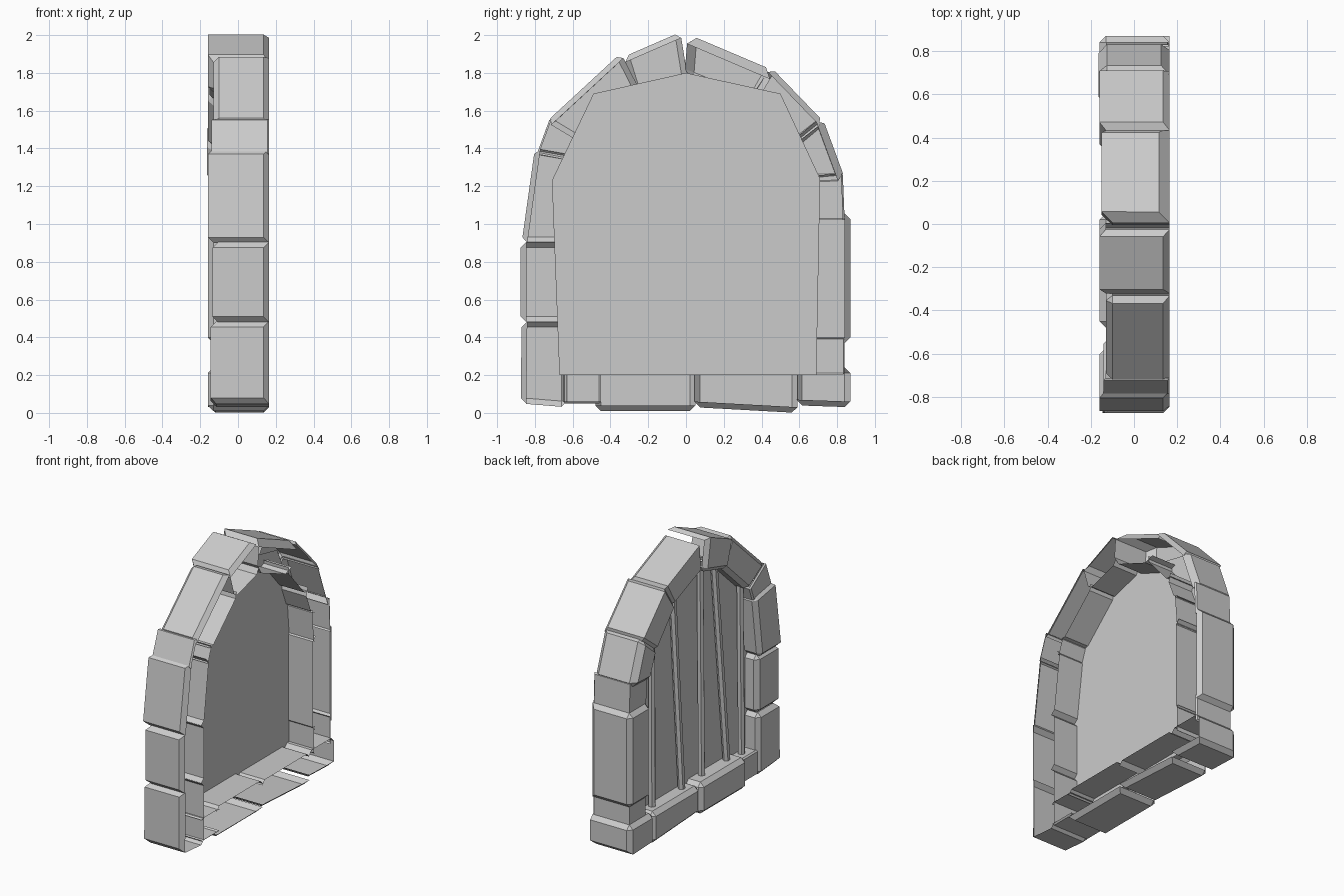
import bpy, bmesh
from mathutils import Vector

cube = bpy.data.objects.get("Cube")
if cube:
    bpy.data.objects.remove(cube, do_unlink=True)

stone_grey = bpy.data.materials.new("stone_grey")
stone_grey.use_nodes = True
GREY = (0.6, 0.6, 0.6, 1)
stone_grey.diffuse_color = GREY
stone_grey.node_tree.nodes["Principled BSDF"].inputs["Base Color"].default_value = GREY

BACK = 0.165


def finish(name, bm):
    mesh = bpy.data.meshes.new(name)
    bm.to_mesh(mesh)
    bm.free()
    mesh.materials.append(stone_grey)
    obj = bpy.data.objects.new(name, mesh)
    bpy.context.collection.objects.link(obj)
    return obj


def stone(name, front, outer_a, outer_b, inner_b, inner_a, bevel=0.03,
          soft=False, close_a=False, close_b=False):
    """Chamfered block, hollow and open at the back and at its joints."""
    bm = bmesh.new()
    outline = (outer_a, outer_b, inner_b, inner_a)
    f = [bm.verts.new((front, y, z)) for y, z in outline]
    b = [bm.verts.new((BACK, y, z)) for y, z in outline]
    front_face = bm.faces.new(f)
    back_face = bm.faces.new(b[::-1])
    sides = [bm.faces.new((f[i], b[i], b[(i + 1) % 4], f[(i + 1) % 4])) for i in range(4)]
    bmesh.ops.recalc_face_normals(bm, faces=bm.faces)
    open_ends = [s.normal.copy() for s, closed in ((sides[1], close_b), (sides[3], close_a)) if not closed]
    outer = set(sides[0].edges)
    sharp = [e for e in back_face.edges if e not in outer]
    if not soft:
        sharp += [e for e in front_face.edges if e in outer]
    edges = [e for e in bm.edges if e not in sharp]
    bmesh.ops.bevel(bm, geom=edges, offset=bevel, segments=1, affect='EDGES', clamp_overlap=True)
    bm.normal_update()
    hidden = [fc for fc in bm.faces
              if fc.normal.x > 0.99 or any(fc.normal.dot(n) > 0.995 for n in open_ends)]
    bmesh.ops.delete(bm, geom=hidden, context='FACES')
    return finish(name, bm)


# Left-hand column and shoulder of the arch
stone("column_base_a", -0.145, (-.875, .05), (-.87, .485), (-.63, .485), (-.63, .03), close_a=True)
stone("column_middle_a", -0.135, (-.875, .48), (-.875, .905), (-.63, .905), (-.63, .48))
stone("column_top_a", -0.16, (-.87, .90), (-.80, 1.40), (-.57, 1.36), (-.63, .90))
stone("spacer_a", -0.14, (-.79, 1.37), (-.72, 1.56), (-.54, 1.44), (-.58, 1.33), .01)
stone("shoulder_a", -0.13, (-.74, 1.54), (-.345, 1.905), (-.24, 1.70), (-.54, 1.42), soft=True)

# Crown
stone("crown_a", -0.16, (-.33, 1.885), (-.03, 2.015), (.01, 1.77), (-.27, 1.69), close_a=True)
stone("crown_b", -0.15, (.01, 2.005), (.47, 1.81), (.36, 1.62), (-.01, 1.77), .05, close_a=True)

# Right-hand shoulder and column
stone("shoulder_b", -0.16, (.45, 1.83), (.73, 1.54), (.55, 1.40), (.33, 1.65))
stone("haunch_b", -0.165, (.72, 1.57), (.845, 1.23), (.62, 1.22), (.54, 1.42), .04, soft=True)
stone("spacer_b", -0.13, (.83, 1.27), (.84, 1.02), (.64, 1.02), (.62, 1.25), .01)
stone("column_middle_b", -0.16, (.87, 1.055), (.87, .37), (.63, .37), (.63, 1.055), soft=True)
stone("spacer_low_b", -0.13, (.84, .40), (.84, .20), (.64, .20), (.64, .40), .01)

# Sill
stone("corner_b", -0.16, (.87, .03), (.585, .04), (.585, .24), (.87, .24), close_a=True)
stone("sill_b", -0.15, (.59, .0), (.045, .03), (.045, .23), (.59, .23), soft=True)
stone("sill_a", -0.16, (.05, .01), (-.48, .01), (-.48, .24), (.05, .24), soft=True)
stone("sill_spacer", -0.13, (-.45, .05), (-.65, .05), (-.65, .22), (-.45, .22), .01)

# Backing panel, reaching into the hollow stones
bm = bmesh.new()
panel = ((-.67, .2), (.69, .2), (.71, 1.24), (.5, 1.69), (0, 1.8), (-.49, 1.69), (-.71, 1.23))
bm.faces.new([bm.verts.new((-.035, y, z)) for y, z in panel])
finish("backing_panel", bm)


def bar(name, low, high):
    """Thin six-sided rod between two points."""
    low, high = Vector(low), Vector(high)
    axis = high - low
    bm = bmesh.new()
    bmesh.ops.create_cone(bm, cap_ends=True, segments=6, radius1=.025, radius2=.025, depth=axis.length)
    bm.transform(axis.to_track_quat('Z', 'Y').to_matrix().to_4x4())
    bmesh.ops.translate(bm, verts=bm.verts, vec=(low + high) / 2)
    finish(name, bm)


# Window bars: bottom y, top y, top z
for i, (y0, y1, top) in enumerate(((.49, .49, 1.5), (.15, .25, 1.7), (-.08, -.07, 1.76),
                                   (-.37, -.23, 1.71), (-.54, -.53, 1.45))):
    bar(f"window_bar_{i + 1}", (-.07, y0, .21), (-.065, y1, top))
